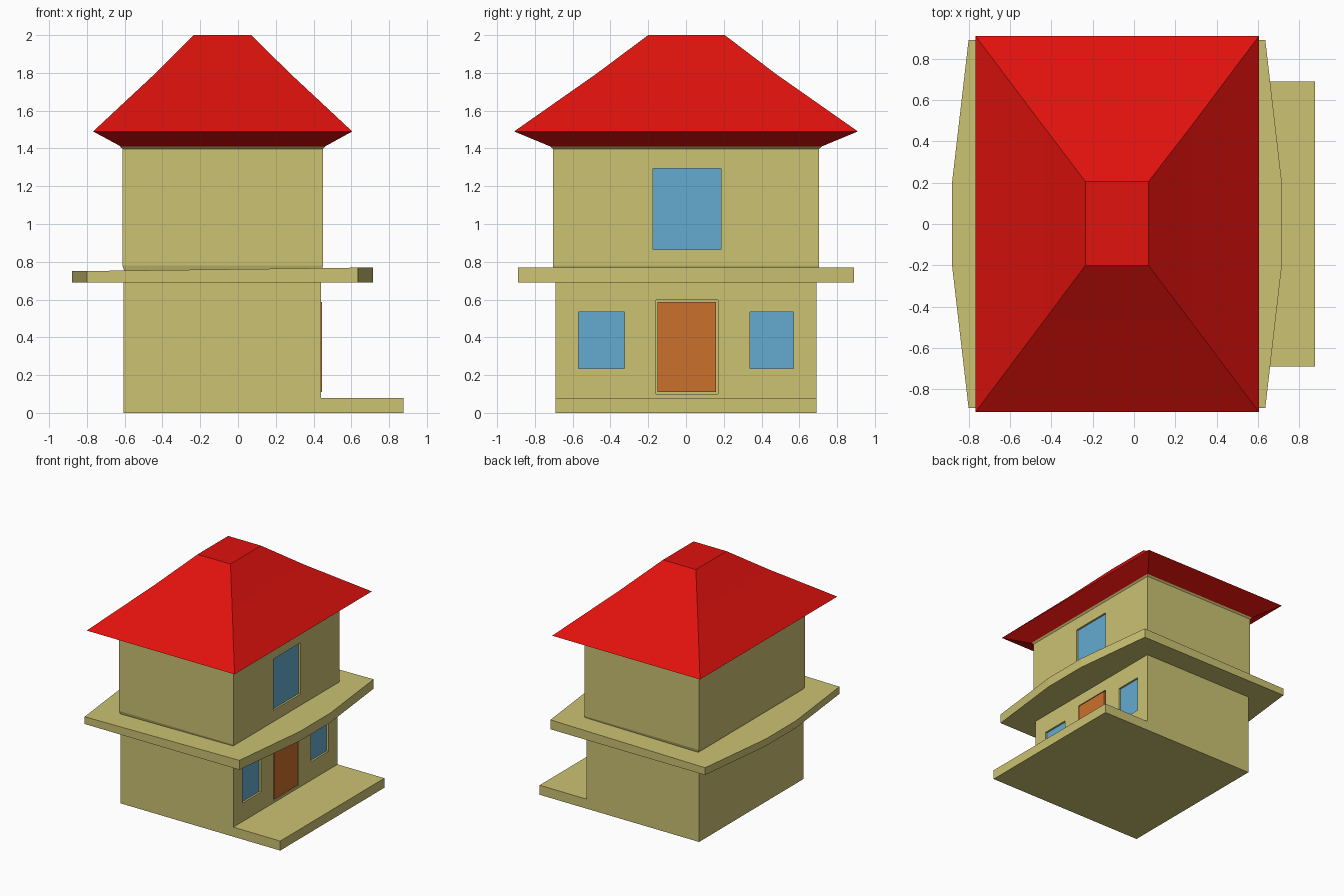
import bpy, bmesh

if "Cube" in bpy.data.objects:
    bpy.data.objects.remove(bpy.data.objects["Cube"])


def material(name, rgb):
    m = bpy.data.materials.new(name)
    m.diffuse_color = (*rgb, 1)
    m.use_nodes = True
    m.node_tree.nodes["Principled BSDF"].inputs["Base Color"].default_value = m.diffuse_color
    return m


TAN = material("plaster", (0.60, 0.54, 0.17))
RED = material("roof_red", (0.75, 0.006, 0.004))
BLUE = material("glass_blue", (0.13, 0.41, 0.63))
ORANGE = material("door_orange", (0.60, 0.16, 0.025))


def loft(name, rings, mat):
    """Solid through a list of point rings with flat caps at both ends."""
    bm = bmesh.new()
    loops = [[bm.verts.new(p) for p in ring] for ring in rings]
    n = len(loops[0])
    for a, b in zip(loops, loops[1:]):
        for i in range(n):
            j = (i + 1) % n
            bm.faces.new((a[i], a[j], b[j], b[i]))
    bm.faces.new(loops[0][::-1])
    bm.faces.new(loops[-1])
    bmesh.ops.recalc_face_normals(bm, faces=bm.faces)
    me = bpy.data.meshes.new(name)
    bm.to_mesh(me)
    bm.free()
    me.materials.append(mat)
    ob = bpy.data.objects.new(name, me)
    bpy.context.collection.objects.link(ob)
    return ob


def rect(x0, x1, y0, y1, z):
    return [(x0, y0, z), (x1, y0, z), (x1, y1, z), (x0, y1, z)]


def box(name, x0, x1, y0, y1, z0, z1, mat):
    return loft(name, [rect(x0, x1, y0, y1, z0), rect(x0, x1, y0, y1, z1)], mat)


def recess(wall, face_x, y0, y1, z0, z1, depth=0.02):
    """Cut a shallow pocket into the +x face of a wall."""
    cutter = box("cutter", face_x - depth, face_x + 0.1, y0, y1, z0, z1, TAN)
    mod = wall.modifiers.new("recess", 'BOOLEAN')
    mod.operation = 'DIFFERENCE'
    mod.solver = 'EXACT'
    mod.object = cutter
    bpy.context.view_layer.objects.active = wall
    bpy.ops.object.modifier_apply(modifier=mod.name)
    bpy.data.objects.remove(cutter)


def window(name, wall, face_x, y0, y1, z0, z1):
    recess(wall, face_x, y0, y1, z0, z1)
    box(name, face_x - 0.03, face_x - 0.016, y0, y1, z0, z1, BLUE)


# Ground floor with porch step: L profile extruded along y
profile = [(-0.605, 0), (0.875, 0), (0.875, 0.08), (0.44, 0.08), (0.44, 0.69), (-0.605, 0.69)]
ground = loft("ground_floor", [[(x, y, z) for x, z in profile] for y in (-0.69, 0.69)], TAN)

# Balcony slab with bowed ends and a slightly sloping top
half = [(-0.88, 0.2), (-0.80, 0.89), (0.635, 0.89), (0.715, 0.2)]
outline = half + [(x, -y) for x, y in reversed(half)]
loft("balcony_slab", [[(x, y, 0.69) for x, y in outline],
                      [(x, y, 0.75 + 0.0125 * (x + 0.88)) for x, y in outline]], TAN)

# Upper floor with chamfered foot and small lip under the roof
upper = loft("upper_floor", [rect(-0.60, 0.44, -0.695, 0.695, 0.745),
                             rect(-0.612, 0.45, -0.705, 0.705, 0.78),
                             rect(-0.612, 0.45, -0.705, 0.705, 1.398),
                             rect(-0.625, 0.463, -0.718, 0.718, 1.41)], TAN)

# Hipped roof: soffit, eaves, kinked slopes, flat top
loft("roof", [rect(-0.61, 0.45, -0.705, 0.705, 1.405),
              rect(-0.767, 0.605, -0.91, 0.91, 1.49),
              rect(-0.44, 0.278, -0.475, 0.475, 1.795),
              rect(-0.235, 0.07, -0.2, 0.205, 2.0)], RED)

# Windows on the +x side
window("upper_window", upper, 0.45, -0.175, 0.185, 0.865, 1.295)
window("lower_window_near", ground, 0.44, -0.57, -0.325, 0.235, 0.535)
window("lower_window_far", ground, 0.44, 0.34, 0.57, 0.235, 0.535)

# Door standing in a slightly larger recess
recess(ground, 0.44, -0.16, 0.17, 0.10, 0.597)
box("door", 0.42, 0.444, -0.15, 0.16, 0.11, 0.588, ORANGE)
